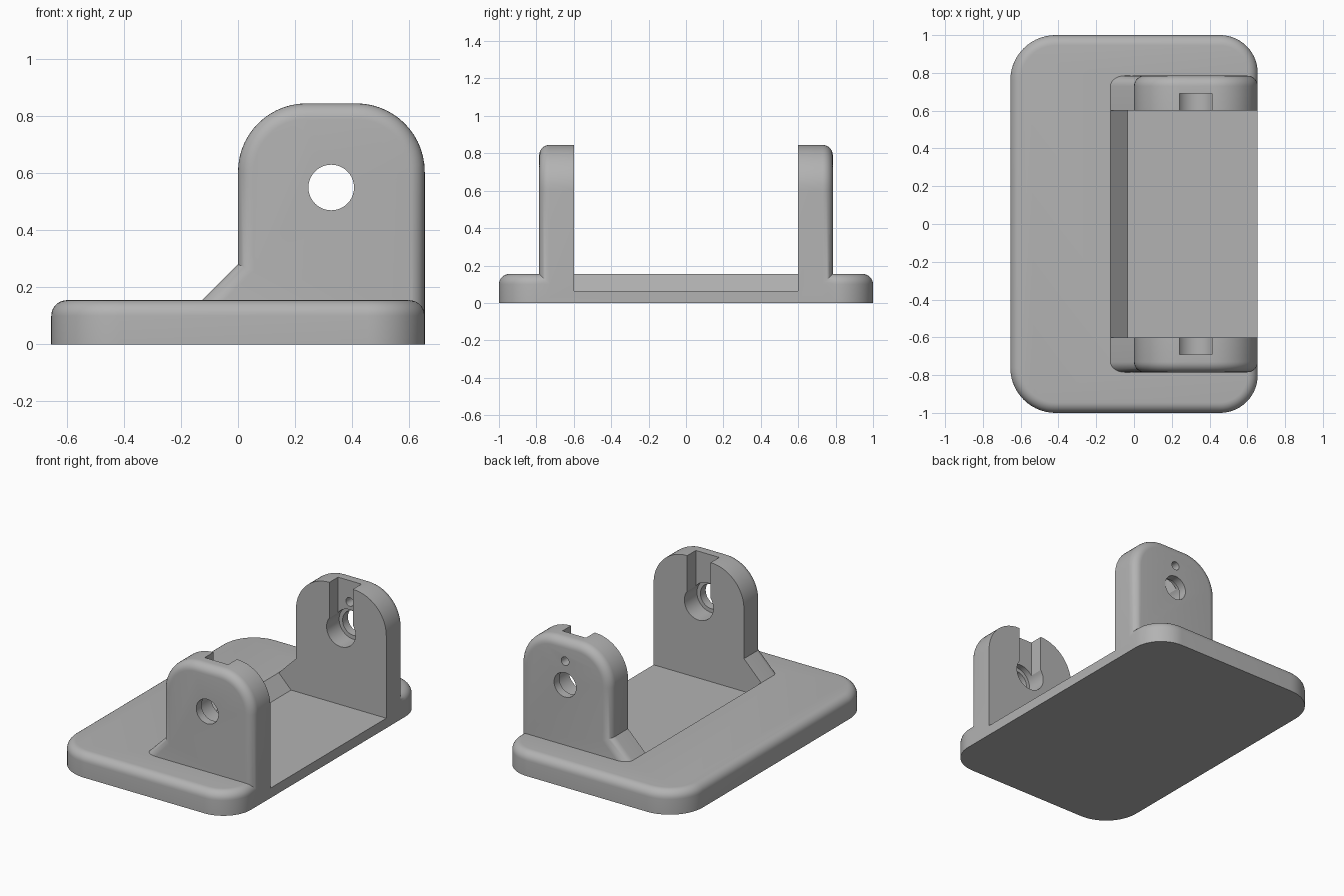
import bpy, bmesh, math
from mathutils import Vector

if "Cube" in bpy.data.objects:
    bpy.data.objects.remove(bpy.data.objects["Cube"])

grey = bpy.data.materials.new("plain grey")
grey.use_nodes = True
grey.diffuse_color = (0.45, 0.45, 0.45, 1)
grey.node_tree.nodes["Principled BSDF"].inputs["Base Color"].default_value = grey.diffuse_color


def arc(cx, cy, r, start, end, steps=14):
    return [(cx + r * math.cos(math.radians(start + (end - start) * i / steps)),
             cy + r * math.sin(math.radians(start + (end - start) * i / steps)))
            for i in range(steps + 1)]


def prism(name, outline, axis, start, end, fillet=0, keep=None):
    """Extrude an outline along y or z, rounding the rim of the end cap where keep(edge centre) holds."""
    place = (lambda p, d: Vector((p[0], d, p[1]))) if axis == "y" else (lambda p, d: Vector((*p, d)))
    bm = bmesh.new()
    low = [bm.verts.new(place(p, start)) for p in outline]
    high = [bm.verts.new(place(p, end)) for p in outline]
    bm.faces.new(low)
    cap = bm.faces.new(high)
    for i in range(len(low)):
        j = (i + 1) % len(low)
        bm.faces.new((low[i], low[j], high[j], high[i]))
    bmesh.ops.recalc_face_normals(bm, faces=bm.faces)
    if fillet:
        rim = [e for e in cap.edges if keep is None or keep((e.verts[0].co + e.verts[1].co) / 2)]
        bmesh.ops.bevel(bm, geom=rim, offset=fillet, segments=7, profile=0.5, affect="EDGES")
    mesh = bpy.data.meshes.new(name)
    bm.to_mesh(mesh)
    bm.free()
    obj = bpy.data.objects.new(name, mesh)
    bpy.context.collection.objects.link(obj)
    mesh.materials.append(grey)
    return obj


def combine(target, tool, operation):
    mod = target.modifiers.new(operation.title(), "BOOLEAN")
    mod.operation, mod.solver, mod.object = operation, "EXACT", tool
    bpy.context.view_layer.objects.active = target
    bpy.ops.object.modifier_apply(modifier=mod.name)
    bpy.data.objects.remove(tool)


# Base plate with rounded corners and a rounded top rim
edge = 0.655
wide, tight = 0.24, 0.2
plate = (arc(edge - tight, 1 - tight, tight, 0, 90) + arc(wide - edge, 1 - wide, wide, 90, 180)
         + arc(wide - edge, wide - 1, wide, 180, 270) + arc(edge - tight, tight - 1, tight, 270, 360))
base = prism("bracket_base", plate, "z", 0, 0.155, 0.055)

# Open recess with a sloped rear wall
recess = [(-0.035, 0.065), (0.8, 0.065), (0.8, 0.3), (-0.27, 0.3)]
combine(base, prism("recess_cutter", recess, "y", -0.6, 0.6), "DIFFERENCE")

# Upright ears with a gusset, a bore and an inner slot
hole_x, hole_z = 0.327, 0.55
ear_outline = ([(-0.25, 0.03), (edge, 0.03)] + arc(edge - 0.24, 0.605, 0.24, 0, 90)
               + arc(0.24, 0.605, 0.24, 90, 180) + [(0, 0.28)])
for side, label in ((-1, "front"), (1, "rear")):
    ear = prism(label + "_ear", ear_outline, "y", side * 0.6, side * 0.785, 0.055,
                lambda c: c.z > 0.04)

    def cut(outline, near, far):
        combine(ear, prism("cutter", outline, "y", side * near, side * far), "DIFFERENCE")

    slot = [(hole_x - 0.085, hole_z), (hole_x + 0.085, hole_z),
            (hole_x + 0.085, 0.95), (hole_x - 0.085, 0.95)]
    cut(slot, 0.5, 0.69)
    cut(arc(hole_x, hole_z, 0.105, 0, 360, 40)[:-1], 0.5, 0.73)
    cut(arc(hole_x, hole_z, 0.08, 0, 360, 40)[:-1], 0.5, 0.9)
    if side > 0:
        cut(arc(hole_x, 0.705, 0.028, 0, 360, 24)[:-1], 0.5, 0.9)
    combine(base, ear, "UNION")

# Smooth the fillets while keeping hard edges crisp
bpy.ops.object.select_all(action="DESELECT")
base.select_set(True)
bpy.context.view_layer.objects.active = base
bpy.ops.object.shade_smooth_by_angle(angle=math.radians(30))
